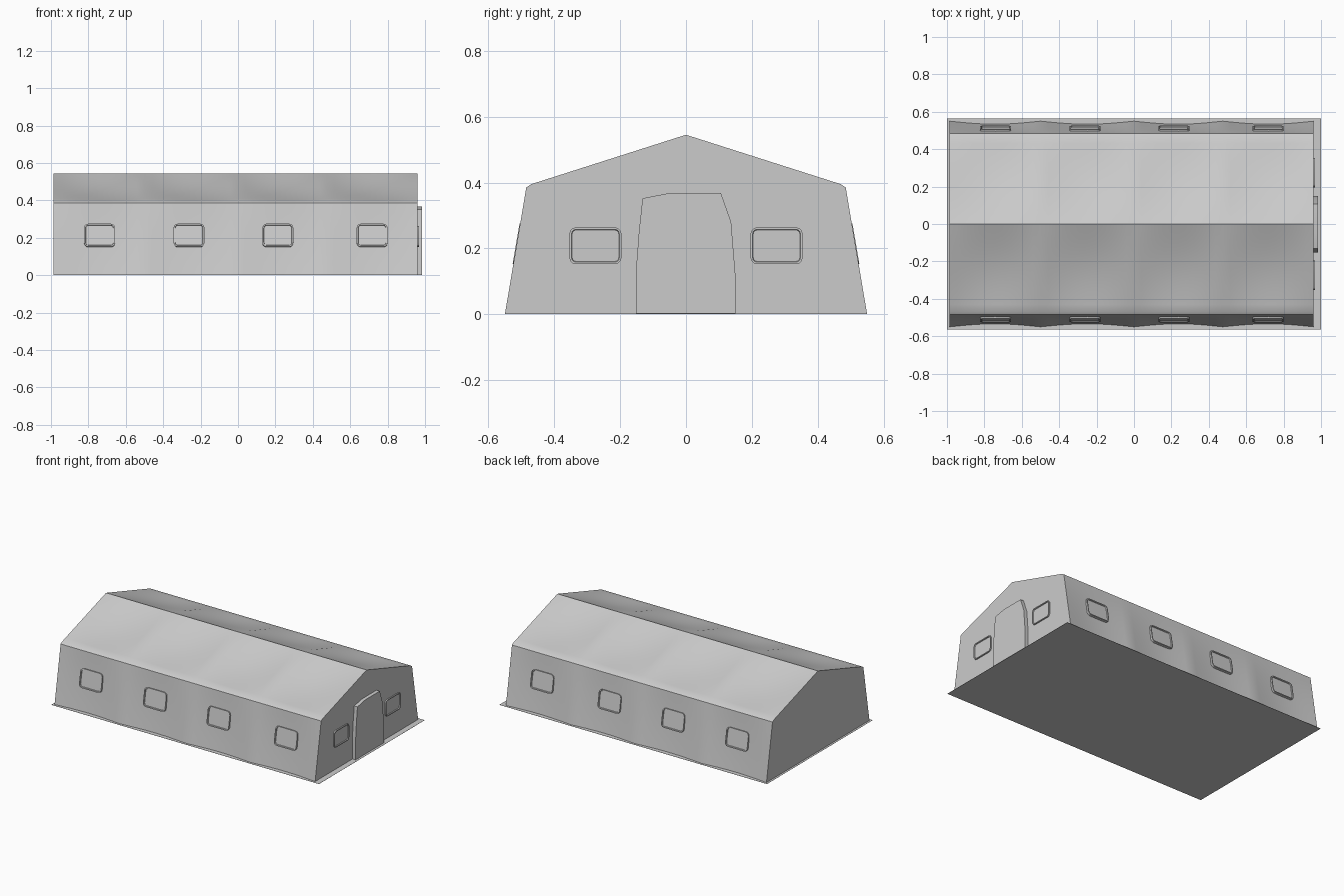
import bpy, bmesh
from math import sin, cos, pi, radians
from mathutils import Vector

if "Cube" in bpy.data.objects:
    bpy.data.objects.remove(bpy.data.objects["Cube"], do_unlink=True)

canvas = bpy.data.materials.new("grey_canvas")
canvas.use_nodes = True
canvas.diffuse_color = (0.6, 0.6, 0.6, 1)
canvas.node_tree.nodes["Principled BSDF"].inputs["Base Color"].default_value = (0.6, 0.6, 0.6, 1)

RIBS = [-0.986, -0.5, 0, 0.475, 0.961]
FOOT, EAVE, EAVE_Z = 0.55, 0.485, 0.385


def finish(bm, name):
    """Turn a bmesh into a named, smooth shaded object."""
    bmesh.ops.recalc_face_normals(bm, faces=bm.faces)
    mesh = bpy.data.meshes.new(name)
    bm.to_mesh(mesh)
    bm.free()
    mesh.materials.append(canvas)
    obj = bpy.data.objects.new(name, mesh)
    bpy.context.collection.objects.link(obj)
    bpy.ops.object.select_all(action='DESELECT')
    obj.select_set(True)
    bpy.context.view_layer.objects.active = obj
    bpy.ops.object.shade_smooth_by_angle(angle=radians(25))


def half_section(sag):
    """Wall, eave and roof slope of one side, slack by sag (0 at a rib, 1 mid bay)."""
    pts = []
    for i in range(9):
        s = i / 8
        pts.append((FOOT + (EAVE - FOOT) * s - 0.016 * sag * (1 - s * s), EAVE_Z * s))
    for i in range(13):
        r = i / 12
        pts.append((0.47 * (1 - r), 0.395 + 0.15 * r - 0.02 * sag * sin(pi * r)))
    return pts


# Tent body: the section swept along x, slack between the ribs
bm = bmesh.new()
rings = []
STEPS = 12
for a, b in zip(RIBS, RIBS[1:]):
    for i in range(STEPS + (b == RIBS[-1])):
        t = i / STEPS
        half = half_section(sin(pi * t))
        section = half + [(-y, z) for y, z in reversed(half[:-1])]
        rings.append([bm.verts.new((a + (b - a) * t, y, z)) for y, z in section])
for p, q in zip(rings, rings[1:]):
    for i in range(len(p) - 1):
        bm.faces.new((p[i], p[i + 1], q[i + 1], q[i]))
bm.faces.new(rings[0])
bm.faces.new(rings[-1])
finish(bm, "tent_body")

# Ground sheet, a thin slab
bm = bmesh.new()
bmesh.ops.create_cube(bm, size=1)
bmesh.ops.scale(bm, vec=(2, 1.128, 0.001), verts=bm.verts)
bmesh.ops.translate(bm, vec=(0, 0, 0.0005), verts=bm.verts)
finish(bm, "ground_sheet")


def rounded(w, h, r):
    """Rounded rectangle outline."""
    pts = []
    for k, (sx, sy) in enumerate([(1, 1), (-1, 1), (-1, -1), (1, -1)]):
        for i in range(4):
            a = pi / 2 * (k + i / 3)
            pts.append((sx * (w / 2 - r) + r * cos(a), sy * (h / 2 - r) + r * sin(a)))
    return pts


def panel(name, outline, origin, u, v, thick, rim=0):
    """Raised panel on the plane of u and v; a rim leaves its centre sunk."""
    u, v = Vector(u).normalized(), Vector(v).normalized()
    n = u.cross(v)
    o = Vector(origin) - n * 0.004
    bm = bmesh.new()
    base = bm.faces.new([bm.verts.new(o + u * x + v * y) for x, y in outline])
    ext = bmesh.ops.extrude_face_region(bm, geom=[base], use_keep_orig=True)["geom"]
    bmesh.ops.translate(bm, vec=n * (thick + 0.004), verts=[e for e in ext if isinstance(e, bmesh.types.BMVert)])
    if rim:
        top = [e for e in ext if isinstance(e, bmesh.types.BMFace)]
        bmesh.ops.inset_region(bm, faces=top, thickness=rim, use_even_offset=True)
        bmesh.ops.inset_region(bm, faces=top, thickness=0.002, use_even_offset=True)
        bmesh.ops.translate(bm, vec=-n * 0.006, verts=top[0].verts)
    finish(bm, name)


# Side windows, leaning with the walls
WIN_Z = 0.212
win_y = FOOT + (EAVE - FOOT) * WIN_Z / EAVE_Z - 0.011
for side, label in ((-1, "front"), (1, "back")):
    for i, x in enumerate((-0.74, -0.262, 0.213, 0.717)):
        panel(f"{label}_window_{i + 1}", rounded(0.165, 0.125, 0.022), (x, side * win_y, WIN_Z),
              (-side, 0, 0), (0, side * (EAVE - FOOT), EAVE_Z), 0.013, 0.007)

# End windows either side of the door
for side, label in ((-1, "near"), (1, "far")):
    panel(f"{label}_end_window", rounded(0.158, 0.112, 0.02), (RIBS[-1], side * 0.275, WIN_Z - 0.004),
          (0, 1, 0), (0, 0, 1), 0.008, 0.006)

# Door flap with a tapering top
door = [(-0.152, 0.002), (0.15, 0.002), (0.15, 0.12), (0.137, 0.28), (0.106, 0.368),
        (-0.05, 0.368), (-0.132, 0.352), (-0.143, 0.25), (-0.152, 0.13)]
panel("door_flap", door, (RIBS[-1], 0, 0), (0, 1, 0), (0, 0, 1), 0.024)
